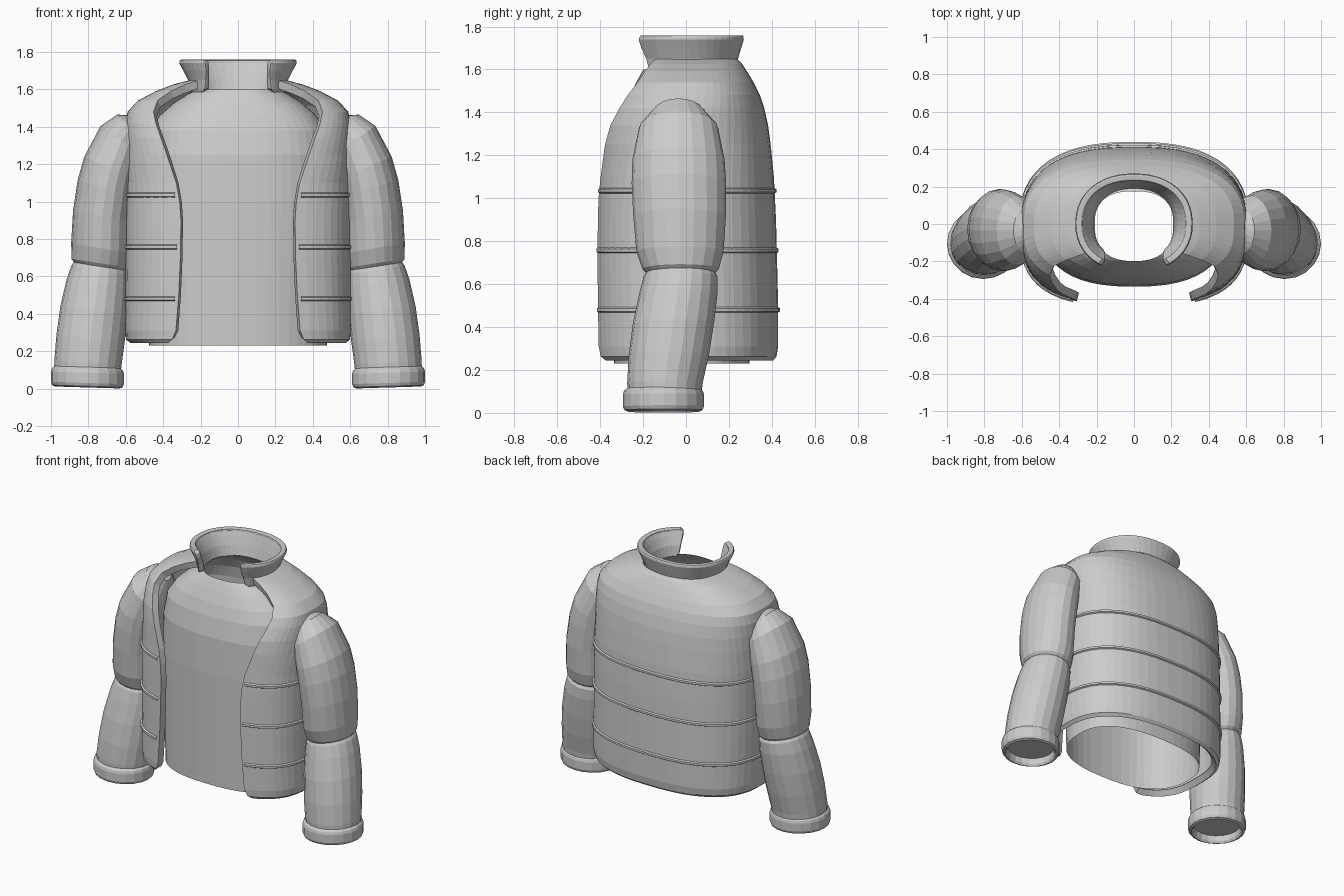
import bpy, bmesh, math

fabric = bpy.data.materials.new("light_grey_fabric")
fabric.diffuse_color = (0.6, 0.6, 0.6, 1)


def power(v, e):
    return math.copysign(abs(v) ** e, v)


def make(name, rings, closed, cap_end=False):
    """Skin a stack of point rings, each running counter-clockwise, bottom to top."""
    bm = bmesh.new()
    rows = [[bm.verts.new(p) for p in ring] for ring in rings]
    n = len(rows[0])
    for lo, hi in zip(rows, rows[1:]):
        for j in range(n if closed else n - 1):
            k = (j + 1) % n
            bm.faces.new((lo[j], lo[k], hi[k], hi[j]))
    if cap_end:
        bm.faces.new(rows[-1])
    mesh = bpy.data.meshes.new(name)
    bm.to_mesh(mesh)
    bm.free()
    mesh.materials.append(fabric)
    obj = bpy.data.objects.new(name, mesh)
    bpy.context.collection.objects.link(obj)
    return obj


def body_ring(z, a, front, back, edge, nf=3.0, nb=2.5, cols=48):
    """Rounded body outline; edge is the half-width of the front opening."""
    t0 = math.asin((edge / a) ** (nf / 2))
    span = 2 * math.pi - 2 * t0
    steps = cols if edge == 0 else cols - 1
    ring = []
    for j in range(cols):
        t = t0 + span * j / steps
        s, c = math.sin(t), -math.cos(t)
        n, depth = (nf, front) if c < 0 else (nb, back)
        ring.append((a * power(s, 2 / n), depth * power(c, 2 / n), z))
    return ring


def thicken(obj, depth, bevel=0):
    s = obj.modifiers.new("thickness", 'SOLIDIFY')
    s.thickness = depth
    s.offset = -1
    if bevel:
        b = obj.modifiers.new("soft_edge", 'BEVEL')
        b.width = bevel
        b.segments = 2
        b.limit_method = 'ANGLE'
        b.angle_limit = math.radians(50)


# Vest: height, half width, front depth, back depth, opening half width
vest_rows = [
    (0.243, 0.575, 0.415, 0.405, 0.375), (0.262, 0.598, 0.428, 0.422, 0.352),
    (0.31, 0.605, 0.432, 0.43, 0.332), (0.5, 0.605, 0.432, 0.43, 0.317),
    (0.7, 0.605, 0.432, 0.425, 0.308), (0.9, 0.605, 0.43, 0.42, 0.305),
    (1.0, 0.605, 0.428, 0.415, 0.312), (1.1, 0.605, 0.422, 0.41, 0.33),
    (1.25, 0.605, 0.415, 0.395, 0.38), (1.34, 0.605, 0.40, 0.383, 0.412),
    (1.42, 0.603, 0.365, 0.365, 0.44), (1.48, 0.59, 0.332, 0.345, 0.452),
    (1.54, 0.535, 0.288, 0.315, 0.43), (1.59, 0.44, 0.25, 0.285, 0.36),
    (1.625, 0.35, 0.215, 0.262, 0.285), (1.648, 0.262, 0.19, 0.24, 0.215)]
vest = make("vest", [body_ring(*r) for r in vest_rows], False)
thicken(vest, 0.045)


# Quilting ridges around the vest
def vest_at(z):
    for lo, hi in zip(vest_rows, vest_rows[1:]):
        if lo[0] <= z <= hi[0]:
            f = (z - lo[0]) / (hi[0] - lo[0])
            return [p + (q - p) * f for p, q in zip(lo, hi)]


for i, z in enumerate((0.48, 0.757, 1.035)):
    rings = []
    for dz, out in ((-0.015, -0.004), (-0.007, 0.009), (0.007, 0.009), (0.015, -0.004)):
        _, a, front, back, edge = vest_at(z)
        rings.append(body_ring(z + dz, a + out, front + out, back + out, edge + 0.018))
    make("quilt_ridge_%d" % (i + 1), rings, False)

# Shirt: open tube up to the neck hole
shirt_rows = [
    (0.23, 0.475, 0.335, 0.295), (0.6, 0.485, 0.335, 0.30), (1.0, 0.495, 0.335, 0.30),
    (1.25, 0.495, 0.325, 0.295), (1.38, 0.475, 0.298, 0.285), (1.46, 0.42, 0.27, 0.27),
    (1.53, 0.34, 0.237, 0.24), (1.58, 0.26, 0.21, 0.20), (1.60, 0.21, 0.198, 0.175)]
make("shirt", [body_ring(*r, 0, 2.5) for r in shirt_rows], True)

# Standing collar, open at the front
collar_rows = [
    (1.58, 0.25, 0.23, 0.225, 0.195), (1.60, 0.255, 0.232, 0.23, 0.178),
    (1.65, 0.268, 0.235, 0.243, 0.172), (1.70, 0.293, 0.25, 0.258, 0.17),
    (1.74, 0.314, 0.26, 0.27, 0.174), (1.76, 0.312, 0.258, 0.268, 0.19)]
collar = make("collar", [body_ring(*r, 2.2, 2.2, 36) for r in collar_rows], False)
thicken(collar, 0.038, 0.012)


# Sleeves: centre x, centre y, height, half width, half depth, outward tilt
def arm_part(name, rows, sides=20, cap=False):
    rings = []
    for cx, cy, z, rx, ry, tilt in rows:
        ring = []
        for j in range(sides):
            t = 2 * math.pi * j / sides
            dx = rx * math.cos(t)
            ring.append((cx + dx, cy + ry * math.sin(t), z + tilt * dx))
        rings.append(ring)
    obj = make(name, rings, True, cap)
    obj.modifiers.new("other_side", 'MIRROR')


arm_part("upper_sleeves", [
    (0.735, -0.025, 0.645, 0.135, 0.155, 0.15), (0.737, -0.025, 0.67, 0.153, 0.178, 0.15),
    (0.732, -0.028, 0.75, 0.160, 0.203, 0.17), (0.725, -0.03, 0.92, 0.157, 0.216, 0.2),
    (0.705, -0.033, 1.07, 0.152, 0.22, 0.3), (0.68, -0.035, 1.18, 0.142, 0.215, 0.42),
    (0.622, -0.035, 1.325, 0.113, 0.185, 0.7), (0.575, -0.035, 1.395, 0.07, 0.12, 1.0),
    (0.535, -0.035, 1.43, 0.03, 0.05, 1.0)], cap=True)
arm_part("lower_sleeves", [
    (0.805, -0.10, 0.09, 0.178, 0.172, 0.03), (0.802, -0.098, 0.14, 0.18, 0.176, 0.05),
    (0.788, -0.08, 0.27, 0.183, 0.187, 0.08), (0.77, -0.058, 0.42, 0.18, 0.189, 0.1),
    (0.75, -0.035, 0.56, 0.167, 0.182, 0.13), (0.738, -0.025, 0.635, 0.153, 0.172, 0.15),
    (0.735, -0.025, 0.665, 0.135, 0.155, 0.15)])

# Cuffs: rolled band with a recessed, closed inside, listed from inside to outside
arm_part("cuffs", [
    (0.805, -0.105, 0.06, 0.16, 0.155, 0.03), (0.805, -0.105, 0.02, 0.162, 0.157, 0.03),
    (0.805, -0.105, 0.006, 0.172, 0.167, 0.03), (0.805, -0.105, 0.013, 0.188, 0.182, 0.03),
    (0.805, -0.105, 0.03, 0.195, 0.189, 0.03), (0.805, -0.105, 0.085, 0.195, 0.189, 0.03),
    (0.805, -0.105, 0.102, 0.19, 0.184, 0.03), (0.805, -0.105, 0.115, 0.176, 0.17, 0.03)])
arm_part("cuff_linings", [
    (0.805, -0.105, 0.055, 0.16, 0.155, 0.03), (0.805, -0.105, 0.06, 0.16, 0.155, 0.03)], cap=True)
